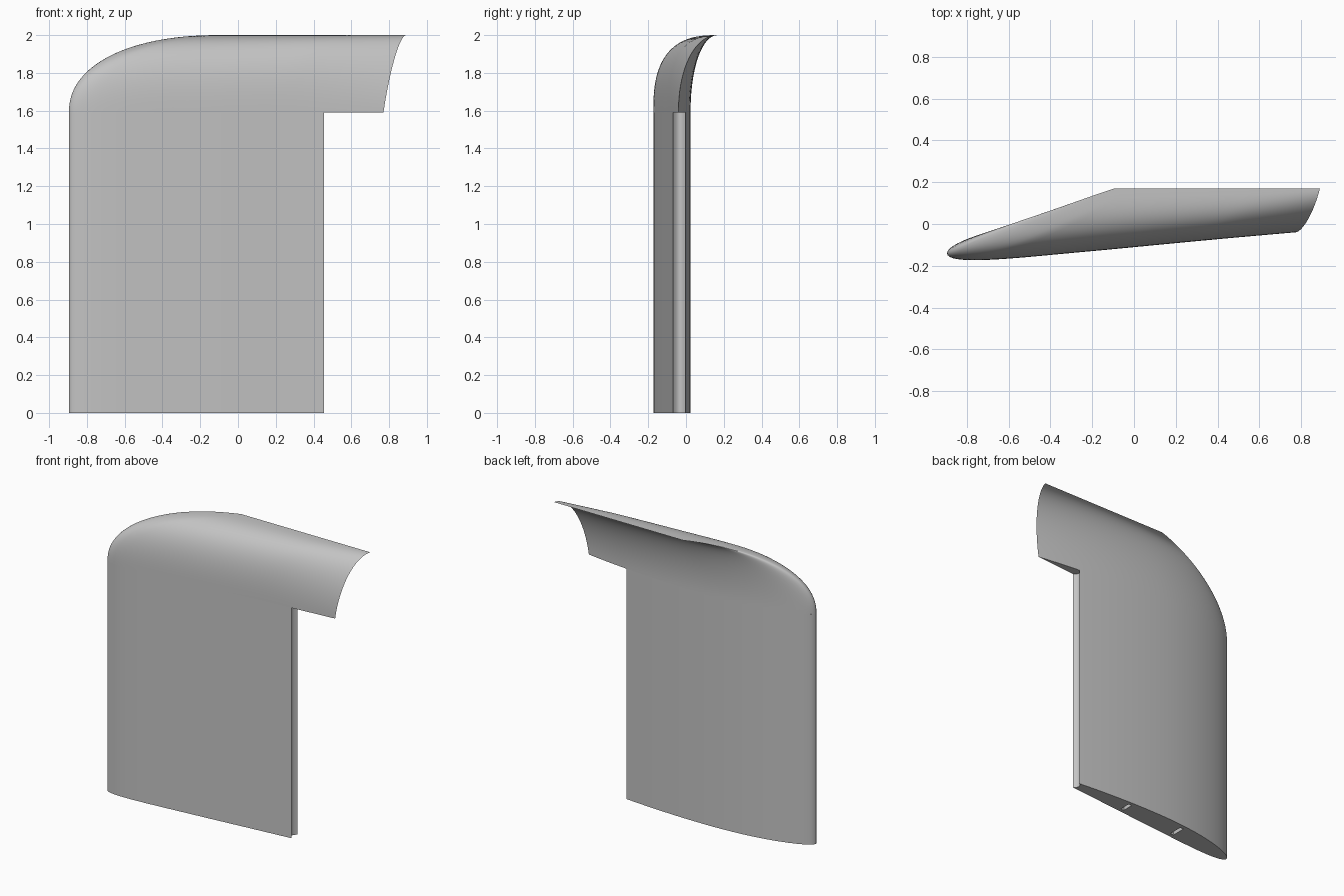
import bpy
import bmesh
from math import sin, cos, pi, sqrt

if "Cube" in bpy.data.objects:
    bpy.data.objects.remove(bpy.data.objects["Cube"], do_unlink=True)

LE_X, LE_Y = -0.895, -0.14      # leading edge
TE_X, TE_Y = 0.77, -0.04        # trailing edge
CUT_X = 0.455                   # where the main panel stops
JOIN_Z, TOP_Z = 1.59, 2.0       # panel height, full height
RIM_Y = 0.17                    # swept tip edge
CHORD = TE_X - LE_X

grey = bpy.data.materials.new("Grey plastic")
grey.use_nodes = True
grey.diffuse_color = (0.55, 0.55, 0.55, 1)
grey.node_tree.nodes["Principled BSDF"].inputs["Base Color"].default_value = (0.55, 0.55, 0.55, 1)


def airfoil(u, side):
    """y of the wing section at chord fraction u; side +1 is the back, -1 the front."""
    half = 0.48 * (0.2969 * sqrt(u) - 0.126 * u - 0.3516 * u**2 + 0.2843 * u**3 - 0.1036 * u**4)
    if u < 0.4:
        camber = 0.045 * (5 * u - 6.25 * u * u)
    else:
        camber = 0.125 * (0.2 + 0.8 * u - u * u)
    return LE_Y + (TE_Y - LE_Y) * u + camber + side * half * CHORD, half


def section(u_end, count):
    """Loop of (u, side) from the rear edge round the nose and back along the front."""
    us = [u_end * (1 - cos(pi * i / count)) / 2 for i in range(count + 1)]
    return [(u, 1) for u in reversed(us)] + [(u, -1) for u in us[1:]]


def loft(name, rows):
    """Closed skin through rings of points, capped at both ends."""
    bm = bmesh.new()
    rings = [[bm.verts.new(p) for p in row] for row in rows]
    n = len(rows[0])
    for low, high in zip(rings, rings[1:]):
        for i in range(n):
            j = (i + 1) % n
            bm.faces.new((low[i], low[j], high[j], high[i]))
    bm.faces.new(rings[0][::-1])
    bm.faces.new(rings[-1])
    bmesh.ops.remove_doubles(bm, verts=bm.verts, dist=0.0001)
    bmesh.ops.recalc_face_normals(bm, faces=bm.faces)
    mesh = bpy.data.meshes.new(name)
    bm.to_mesh(mesh)
    bm.free()
    obj = bpy.data.objects.new(name, mesh)
    bpy.context.collection.objects.link(obj)
    mesh.materials.append(grey)
    return obj


def smooth(obj):
    bpy.ops.object.select_all(action='DESELECT')
    obj.select_set(True)
    bpy.context.view_layer.objects.active = obj
    bpy.ops.object.shade_smooth_by_angle(angle=0.6)


# Main panel: wing section with a shallow rounded groove down the rear face
u_cut = (CUT_X - LE_X) / CHORD
outline = [(LE_X + CHORD * u, airfoil(u, s)[0]) for u, s in section(u_cut, 28)]
(y_back, y_front) = (outline[0][1], outline[-1][1])
for i in range(1, 10):
    a = i / 10
    outline.append((CUT_X - 0.02 * sin(pi * a), y_front + (y_back - y_front) * a))
panel = loft("wing_panel", [[(x, y, z) for x, y in outline] for z in (0, JOIN_Z)])

# Spar slots running up inside the panel
for x, length in ((-0.42, 0.1), (0.03, 0.08)):
    u = (x - LE_X) / CHORD
    mid = (airfoil(u, 1)[0] + airfoil(u, -1)[0]) / 2
    corners = [(x + 0.013 * a, mid + length / 2 * b)
               for a, b in ((-1, -1), (1, -1), (1, 1), (-1, 1))]
    cutter = loft("spar_slot_cutter", [[(cx, cy, z) for cx, cy in corners] for z in (-0.1, 1.5)])
    cutter.hide_render = True
    cut = panel.modifiers.new("spar_slot", 'BOOLEAN')
    cut.operation = 'DIFFERENCE'
    cut.solver = 'EXACT'
    cut.object = cutter
    bpy.context.view_layer.objects.active = panel
    bpy.ops.object.modifier_apply(modifier=cut.name)
    bpy.data.objects.remove(cutter, do_unlink=True)
smooth(panel)


# Swept tip: sections shrink and curl back to a thin straight rim
def curl(s, power):
    return 1 - max(0, 1 - s**power) ** (1 / power)


rows = []
ROWS = 32
for r in range(ROWS + 1):
    s = sin(pi / 2 * r / ROWS) if r < ROWS else 1.0
    z = JOIN_Z + (TOP_Z - JOIN_Z) * s
    x_nose = LE_X + 0.8 * curl(s, 2.2)
    x_tail = TE_X + 0.06 * (s + curl(s, 2))
    row = []
    # the trailing edge is shared, so drop its second copy
    for u, side in section(1, 36)[:-1]:
        y, half = airfoil(u, side)
        power = 2.1 if side > 0 else 2.1 + 0.6 * min(1, half / 0.03)
        row.append((x_nose + (x_tail - x_nose) * u, y + (RIM_Y - y) * curl(s, power), z))
    rows.append(row)

# The last ring folds flat, so close it by merging instead of a cap
bm = bmesh.new()
rings = [[bm.verts.new(p) for p in row] for row in rows]
count = len(rows[0])
for low, high in zip(rings, rings[1:]):
    for i in range(count):
        j = (i + 1) % count
        bm.faces.new((low[i], low[j], high[j], high[i]))
bm.faces.new(rings[0][::-1])
bmesh.ops.remove_doubles(bm, verts=rings[-1], dist=0.0001)
bmesh.ops.recalc_face_normals(bm, faces=bm.faces)
tip_mesh = bpy.data.meshes.new("wing_tip")
bm.to_mesh(tip_mesh)
bm.free()
tip_mesh.materials.append(grey)
tip = bpy.data.objects.new("wing_tip", tip_mesh)
bpy.context.collection.objects.link(tip)
smooth(tip)
